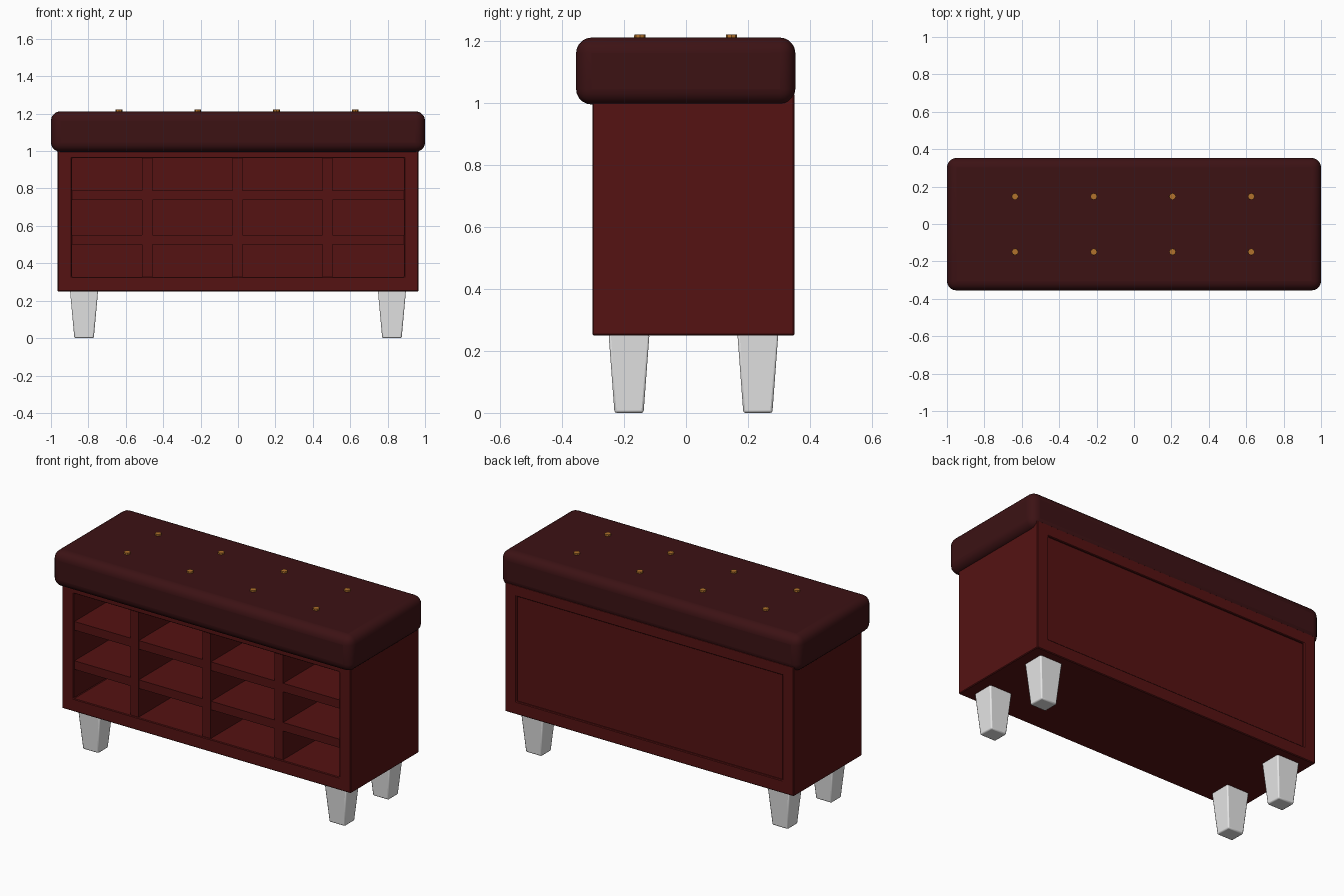
import bpy
import bmesh
from mathutils import Matrix

cube = bpy.data.objects.get("Cube")
if cube:
    bpy.data.objects.remove(cube, do_unlink=True)


def material(name, rgb):
    m = bpy.data.materials.new(name)
    m.use_nodes = True
    m.diffuse_color = (*rgb, 1)
    m.node_tree.nodes["Principled BSDF"].inputs["Base Color"].default_value = (*rgb, 1)
    return m


wood = material("dark red wood", (0.09, 0.006, 0.006))
leather = material("dark maroon leather", (0.045, 0.006, 0.007))
pale = material("pale grey", (0.8, 0.8, 0.8))
brass = material("brass", (0.45, 0.17, 0.025))


def finish(name, bm, mat, bevel=0, segments=1):
    bmesh.ops.recalc_face_normals(bm, faces=bm.faces)
    mesh = bpy.data.meshes.new(name)
    bm.to_mesh(mesh)
    bm.free()
    mesh.materials.append(mat)
    ob = bpy.data.objects.new(name, mesh)
    bpy.context.collection.objects.link(ob)
    if bevel:
        mod = ob.modifiers.new("Bevel", "BEVEL")
        mod.width, mod.segments = bevel, segments
        mod.limit_method = "ANGLE"
    return ob


def box(name, x, y, z, mat, bevel=0, segments=1):
    """Box spanning the three (low, high) ranges."""
    bm = bmesh.new()
    mid = [(a + b) / 2 for a, b in (x, y, z)]
    size = [b - a for a, b in (x, y, z)]
    bmesh.ops.create_cube(bm, size=1, matrix=Matrix.Translation(mid) @ Matrix.Diagonal((*size, 1)))
    return finish(name, bm, mat, bevel, segments)


def smooth(ob, angle):
    bpy.ops.object.select_all(action="DESELECT")
    ob.select_set(True)
    bpy.context.view_layer.objects.active = ob
    bpy.ops.object.shade_smooth_by_angle(angle=angle)


# Cabinet carcass: a rectangular ring extruded from front to back
FRONT, BACK = -0.302, 0.35
IN_X, IN_LOW, IN_HIGH = 0.888, 0.327, 0.962


def loop(bm, half, low, high):
    return [bm.verts.new((x, FRONT, z)) for x, z in
            ((-half, low), (half, low), (half, high), (-half, high))]


bm = bmesh.new()
outer = loop(bm, 0.965, 0.25, 1.03)
inner = loop(bm, IN_X, IN_LOW, IN_HIGH)
ring = [bm.faces.new((outer[i], outer[(i + 1) % 4], inner[(i + 1) % 4], inner[i])) for i in range(4)]
new = bmesh.ops.extrude_face_region(bm, geom=ring)["geom"]
bmesh.ops.translate(bm, vec=(0, BACK - FRONT, 0), verts=[v for v in new if isinstance(v, bmesh.types.BMVert)])
finish("cabinet_frame", bm, wood, 0.004)

# Recessed back panel, shelves and dividers
box("back_panel", (-IN_X, IN_X), (0.305, 0.338), (IN_LOW, IN_HIGH), wood)
for i, z in enumerate((0.526, 0.763)):
    box(f"shelf_{i + 1}", (-IN_X, IN_X), (FRONT + 0.01, 0.31), (z - 0.026, z + 0.026), wood)
for i, x in enumerate((-0.485, -0.003, 0.479)):
    box(f"divider_{i + 1}", (x - 0.027, x + 0.027), (FRONT + 0.007, 0.31), (IN_LOW, IN_HIGH), wood)

# Padded seat
seat = box("seat_cushion", (-1, 1), (-0.355, 0.353), (0.996, 1.212), leather, 0.05, 5)
smooth(seat, 0.7)

# Brass buttons in two rows
for row, y in (("front", -0.149), ("back", 0.147)):
    for i in range(4):
        bm = bmesh.new()
        bmesh.ops.create_cone(bm, cap_ends=True, segments=8, radius1=0.019, radius2=0.018, depth=0.03,
                              matrix=Matrix.Translation((-0.636 + 0.421 * i, y, 1.207)))
        finish(f"{row}_button_{i + 1}", bm, brass)

# Tapered legs
for side, x in (("left", 0.823), ("right", -0.823)):
    for end, y in (("front", -0.184), ("back", 0.232)):
        bm = bmesh.new()
        bmesh.ops.create_cube(bm, size=1, matrix=Matrix.Translation((0, 0, 0.5)))
        for v in bm.verts:
            top = v.co.z > 0.5
            v.co.x = x + v.co.x * (0.15 if top else 0.104)
            v.co.y = y + v.co.y * (0.132 if top else 0.094)
            v.co.z = 0.255 if top else 0
        smooth(finish(f"{end}_{side}_leg", bm, pale, 0.007, 2), 0.7)
